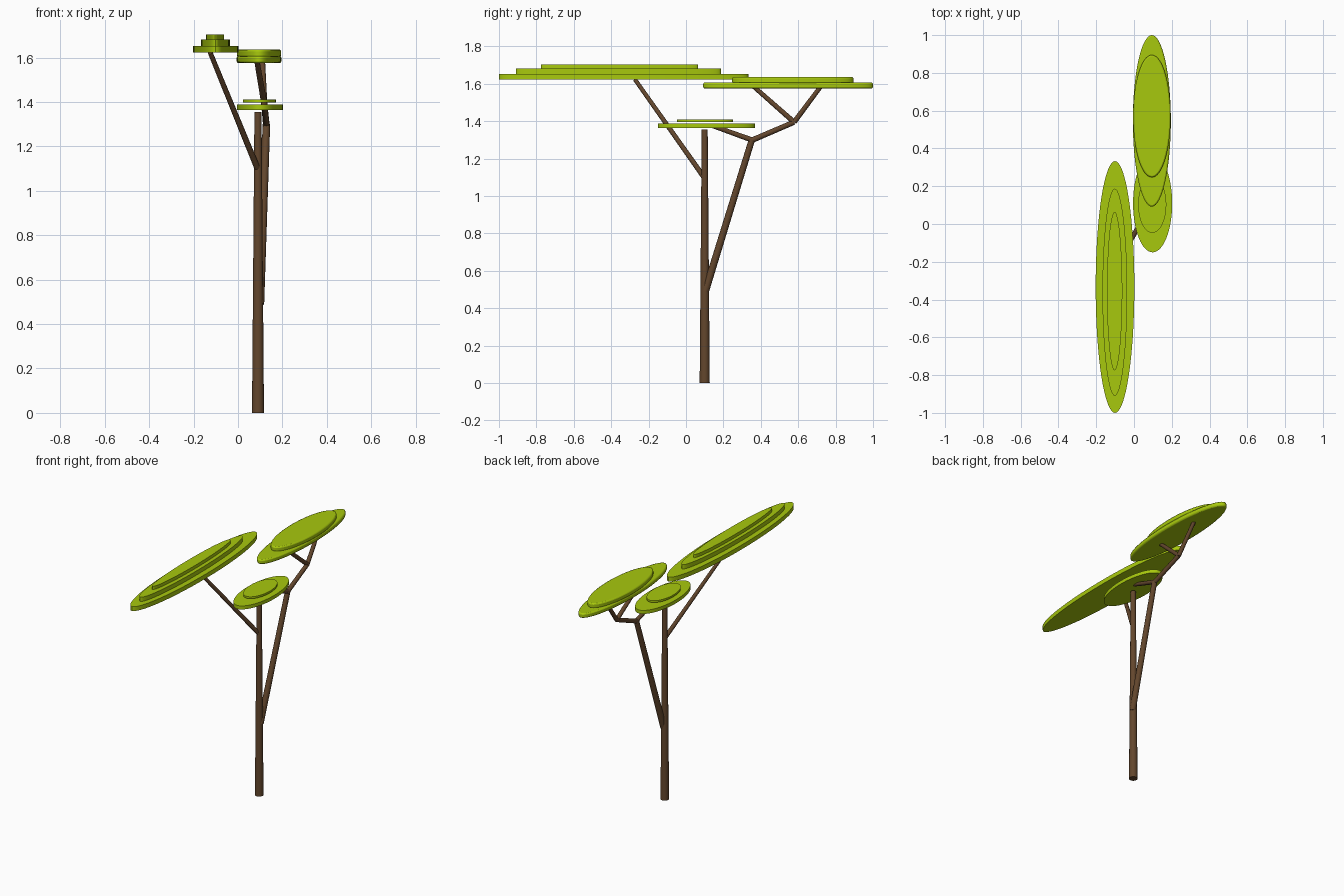
import bpy, math
from mathutils import Vector

if "Cube" in bpy.data.objects:
    bpy.data.objects.remove(bpy.data.objects["Cube"])


def material(name, rgb):
    m = bpy.data.materials.new(name)
    m.diffuse_color = (*rgb, 1)
    m.use_nodes = True
    m.node_tree.nodes["Principled BSDF"].inputs["Base Color"].default_value = m.diffuse_color
    return m


BARK = material("bark", (0.125, 0.062, 0.026))
LEAF = material("leaf", (0.39, 0.58, 0.004))


def finish(name, mat):
    ob = bpy.context.object
    ob.name = name
    ob.data.materials.append(mat)
    bpy.ops.object.shade_smooth_by_angle(angle=math.radians(35))
    return ob


# Tapered limb between two points
def limb(name, a, b, r1, r2):
    a, b = Vector(a), Vector(b)
    d = b - a
    bpy.ops.mesh.primitive_cone_add(vertices=16, radius1=r1, radius2=r2, depth=d.length,
                                    location=(a + b) / 2,
                                    rotation=d.to_track_quat('Z', 'Y').to_euler())
    finish(name, BARK)


# Flat oval leaf layer given by its extents
def leaf_layer(name, x0, x1, y0, y1, z0, z1, bevel=0):
    bpy.ops.mesh.primitive_cylinder_add(vertices=64, radius=1, depth=1,
                                        location=((x0 + x1) / 2, (y0 + y1) / 2, (z0 + z1) / 2))
    ob = bpy.context.object
    ob.scale = ((x1 - x0) / 2, (y1 - y0) / 2, z1 - z0)
    bpy.ops.object.transform_apply(location=False, rotation=False, scale=True)
    finish(name, LEAF)
    if bevel:
        mod = ob.modifiers.new("rounded_rim", 'BEVEL')
        mod.width = bevel
        mod.segments = 2
        mod.limit_method = 'ANGLE'
        mod.angle_limit = math.radians(40)


# Trunk and branches
fork = (0.128, 0.352, 1.30)
twig_fork = (0.118, 0.578, 1.395)
limb("trunk", (0.09, 0.1, 0), (0.09, 0.1, 1.355), 0.027, 0.016)
limb("left_branch", (0.09, 0.1, 1.095), (-0.125, -0.272, 1.622), 0.014, 0.011)
limb("main_branch", (0.098, 0.103, 0.49), fork, 0.02, 0.017)
limb("right_branch", (0.128, 0.338, 1.292), twig_fork, 0.015, 0.014)
limb("inner_branch", fork, (0.12, 0.135, 1.378), 0.014, 0.012)
limb("right_twig_inner", twig_fork, (0.085, 0.362, 1.585), 0.014, 0.012)
limb("right_twig_outer", twig_fork, (0.11, 0.72, 1.585), 0.014, 0.012)

# Left canopy: three stepped layers
leaf_layer("left_canopy_bottom", -0.203, 0.002, -1.0, 0.333, 1.622, 1.652)
leaf_layer("left_canopy_middle", -0.167, -0.036, -0.909, 0.187, 1.652, 1.681)
leaf_layer("left_canopy_top", -0.143, -0.062, -0.775, 0.064, 1.681, 1.703)

# Right canopy: two layers with rounded rims
leaf_layer("right_canopy_bottom", -0.006, 0.195, 0.092, 1.0, 1.575, 1.607, 0.008)
leaf_layer("right_canopy_top", -0.005, 0.194, 0.247, 0.895, 1.602, 1.636, 0.008)

# Middle canopy: two thin layers with a slight gap
leaf_layer("middle_canopy_bottom", -0.005, 0.202, -0.15, 0.368, 1.364, 1.388)
leaf_layer("middle_canopy_top", 0.022, 0.171, -0.047, 0.252, 1.397, 1.41)
